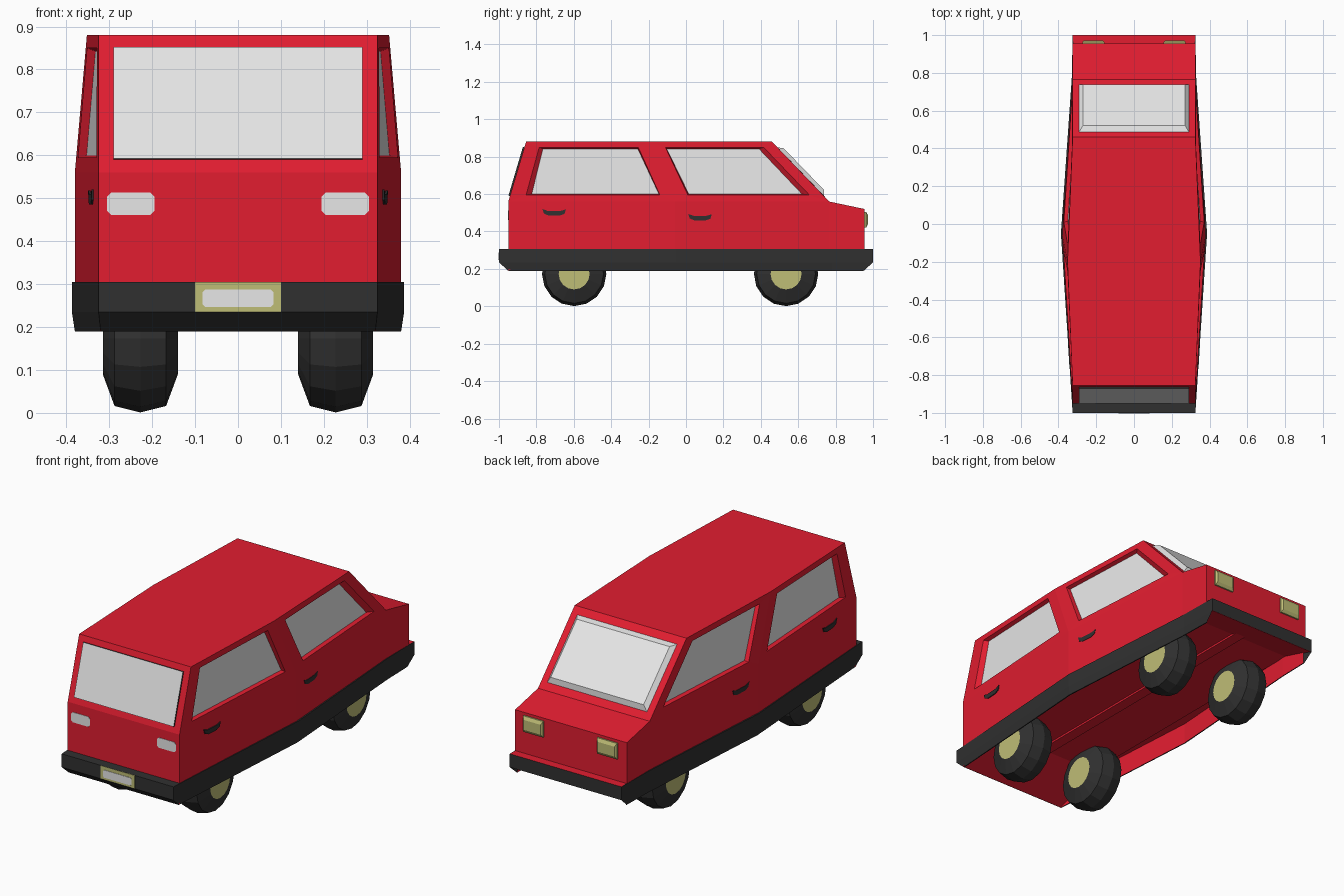
import bpy, bmesh, math

if "Cube" in bpy.data.objects:
    bpy.data.objects.remove(bpy.data.objects["Cube"])


def mat(name, rgb):
    m = bpy.data.materials.new(name)
    m.diffuse_color = (*rgb, 1)
    m.use_nodes = True
    m.node_tree.nodes["Principled BSDF"].inputs["Base Color"].default_value = m.diffuse_color
    return m


RED = mat("red paint", (0.76, 0.0125, 0.03))
GLASS = mat("pale glass", (0.82, 0.82, 0.82))
BLACK = mat("black rubber", (0.03, 0.03, 0.03))
KHAKI = mat("khaki trim", (0.52, 0.51, 0.18))


def finish(name, bm, mats):
    bmesh.ops.remove_doubles(bm, verts=bm.verts, dist=0.0005)
    bmesh.ops.recalc_face_normals(bm, faces=bm.faces)
    me = bpy.data.meshes.new(name)
    bm.to_mesh(me)
    bm.free()
    for m in mats:
        me.materials.append(m)
    ob = bpy.data.objects.new(name, me)
    bpy.context.collection.objects.link(ob)
    return ob


def face(bm, pts, mi=0):
    f = bm.faces.new([bm.verts.new(p) for p in pts])
    f.material_index = mi


def bridge(bm, a, b, mi=0):
    n = len(a)
    for i in range(n):
        j = (i + 1) % n
        face(bm, [a[i], a[j], b[j], b[i]], mi)


def prism(name, a, b, m):
    """Closed solid between two matching outlines."""
    bm = bmesh.new()
    bridge(bm, a, b)
    face(bm, a)
    face(bm, b)
    return finish(name, bm, [m])


def window(bm, outer, opening, pane, wall_mi):
    """Frame, side walls and glass pane of one window."""
    bridge(bm, outer, opening)
    bridge(bm, opening, pane, wall_mi)
    face(bm, pane, 1)


# ---- body dimensions
ROOF, BELT, FLOOR = 0.88, 0.56, 0.30
END, MID, MID_ROOF = 0.325, 0.38, 0.352
KINK, KINK_ROOF = -0.06, -0.2


def lerp(a, b, t):
    return a + (b - a) * t


def half_width(y, z):
    """Half width of the body side at a given place."""
    t = max(0, min(1, (z - BELT) / (ROOF - BELT)))
    k = lerp(KINK, KINK_ROOF, t)
    m = lerp(MID, MID_ROOF, t)
    back, front = lerp(-0.95, -0.855, t), lerp(0.765, 0.46, t)
    u = (y - k) / ((front if y > k else back) - k)
    return lerp(m, END, min(1, u))


def side(s, pts, inset=0):
    return [(s * (half_width(y, z) - inset), y, z) for y, z in pts]


def across(w, top, bottom):
    """Four corners of a panel running across the car."""
    return [(-w, *top), (w, *top), (w, *bottom), (-w, *bottom)]


# ---- body shell with glass
bm = bmesh.new()
for s in (-1, 1):
    # rear and front side windows, recessed
    window(bm,
           side(s, [(-0.95, BELT), (-0.855, ROOF), (KINK_ROOF, ROOF), (KINK, BELT)]),
           side(s, [(-0.855, 0.595), (-0.785, 0.85), (-0.255, 0.85), (-0.14, 0.595)]),
           side(s, [(-0.825, 0.6), (-0.765, 0.842), (-0.258, 0.842), (-0.145, 0.6)], 0.02), 0)
    window(bm,
           side(s, [(KINK, BELT), (KINK_ROOF, ROOF), (0.46, ROOF), (0.765, BELT)]),
           side(s, [(0.01, 0.595), (-0.11, 0.85), (0.415, 0.85), (0.66, 0.595)]),
           side(s, [(0.015, 0.6), (-0.103, 0.842), (0.39, 0.842), (0.62, 0.6)], 0.02), 0)
    # door panels and front wing
    face(bm, side(s, [(-0.95, FLOOR), (-0.95, BELT), (KINK, BELT), (KINK, FLOOR)]))
    face(bm, side(s, [(KINK, FLOOR), (KINK, BELT), (0.765, BELT), (0.765, FLOOR)]))
    face(bm, side(s, [(0.765, FLOOR), (0.765, BELT), (0.955, 0.52), (0.955, FLOOR)]))
# windscreen bulges out, rear window is a thin raised pane
window(bm, across(END, (0.46, ROOF), (0.765, BELT)),
       across(0.29, (0.488, 0.85), (0.738, 0.59)),
       across(0.27, (0.522, 0.845), (0.738, 0.622)), 1)
window(bm, across(END, (-0.855, ROOF), (-0.95, BELT)),
       across(0.29, (-0.864, 0.85), (-0.941, 0.59)),
       across(0.29, (-0.872, 0.852), (-0.949, 0.592)), 2)
face(bm, across(END, (-0.95, BELT), (-0.95, FLOOR)))
face(bm, across(END, (0.765, BELT), (0.955, 0.52)))
face(bm, across(END, (0.955, 0.52), (0.955, FLOOR)))
# roof and floor
for z, ends, k, m in ((ROOF, (-0.855, 0.46), KINK_ROOF, MID_ROOF),
                      (FLOOR, (-0.95, 0.765), KINK, MID)):
    face(bm, [(-END, ends[0], z), (END, ends[0], z), (m, k, z), (-m, k, z)])
    face(bm, [(-m, k, z), (m, k, z), (END, ends[1], z), (-END, ends[1], z)])
face(bm, across(END, (0.765, FLOOR), (0.955, FLOOR)))
finish("body", bm, [RED, GLASS, BLACK])


# ---- underside pan, sloping down to the bumper at both ends, with a low ridge
def pan(x):
    return [(x, -0.95, 0.191), (x, -0.7, 0.295), (x, 0.8, 0.295), (x, 0.997, 0.236),
            (x, 0.997, 0.302), (x, -0.95, 0.302)]


prism("underside", pan(-0.322), pan(0.322), RED)
prism("underside_ridge", *([(x, -0.75, 0.285), (x, 0.85, 0.285), (x, 0.85, 0.3), (x, -0.75, 0.3)]
                           for x in (-0.03, 0.03)), RED)


# ---- bumper skirt all round, red on the inside; ends are closed by the pan
def ring(z, end_y, end_w, mid_w):
    half = [(end_w, -end_y, z), (mid_w, -0.05, z), (end_w + 0.004, 0.78, z), (end_w, end_y, z)]
    return half + [(-x, y, w) for x, y, w in reversed(half)]


bm = bmesh.new()
levels = [ring(0.305, 0.95, 0.32, 0.372), ring(0.305, 1, 0.325, 0.387),
          ring(0.235, 1, 0.325, 0.387), ring(0.19, 0.95, 0.32, 0.38),
          ring(0.19, 0.95, 0.315, 0.374), ring(0.302, 0.95, 0.315, 0.374)]
for i in range(5):
    bridge(bm, levels[i], levels[i + 1], 1 if i == 4 else 0)
bmesh.ops.remove_doubles(bm, verts=bm.verts, dist=0.0005)
bmesh.ops.recalc_face_normals(bm, faces=bm.faces)
drop = []
for f in bm.faces:
    c = f.calc_center_median()
    if c.y > 0.93 and c.z > 0.3:
        f.material_index = 1
    if (c.y > 0.93 and c.z < 0.26 and c.z != 0.27 and abs(f.normal.z) > 0.1) or \
            (abs(c.y) > 0.93 and f.material_index == 1 and c.z < 0.3):
        drop.append(f)
bmesh.ops.delete(bm, geom=drop, context='FACES')
finish("bumper", bm, [BLACK, RED])

# ---- wheels: tyre profile spun round the axle, hubs on both faces
PROFILE = [(-0.0875, 0.083), (-0.06, 0.157), (0, 0.172), (0.06, 0.157), (0.0875, 0.083)]
SEG = 16


def wheel(name, cx, cy):
    bm = bmesh.new()
    rings = [[(cx + x, cy + r * math.sin(2 * math.pi * i / SEG),
               0.173 - r * math.cos(2 * math.pi * i / SEG)) for i in range(SEG)]
             for x, r in PROFILE]
    for a, b in zip(rings, rings[1:]):
        bridge(bm, a, b)
    face(bm, rings[0], 1)
    face(bm, rings[-1], 1)
    finish(name, bm, [BLACK, KHAKI])


for s, sn in ((-1, "left"), (1, "right")):
    wheel(f"{sn}_wheel_a", s * 0.2275, -0.598)
    wheel(f"{sn}_wheel_b", s * 0.2275, 0.535)


# ---- thin plates on the end facing -y
def end_plate(name, cx, cz, w, h, y0, y1, m, corner=0.0):
    a, b, c = w / 2, h / 2, corner
    pts = [(-a + c, -b), (a - c, -b), (a, -b + c), (a, b - c),
           (a - c, b), (-a + c, b), (-a, b - c), (-a, -b + c)]
    if not c:
        pts = pts[0:2] + pts[4:6]
    prism(name, *([(cx + x, y, cz + z) for x, z in pts] for y in (y0, y1)), m)


end_plate("number_plate_frame", 0, 0.27, 0.2, 0.07, -0.998, -1.001, KHAKI)
end_plate("number_plate", 0, 0.267, 0.165, 0.04, -0.999, -1.003, GLASS, 0.006)

for s, sn in ((-1, "left"), (1, "right")):
    end_plate(f"{sn}_tail_light", s * 0.25, 0.487, 0.11, 0.053, -0.948, -0.952, GLASS, 0.01)
    # headlights: boxes with sloping edges on the bonnet end
    bm = bmesh.new()
    boxes = [[(s * 0.215 + i * w, y, 0.463 + k * h) for i, k in ((-1, -1), (1, -1), (1, 1), (-1, 1))]
             for y, w, h in ((0.95, 0.058, 0.042), (0.963, 0.058, 0.042), (0.972, 0.05, 0.026))]
    bridge(bm, boxes[0], boxes[1])
    bridge(bm, boxes[1], boxes[2])
    face(bm, boxes[0])
    face(bm, boxes[2])
    finish(f"{sn}_headlight", bm, [KHAKI])
    # curved door handles, the front ones almost flush
    for label, y0, z0, out in (("rear", -0.705, 0.5, 0.005), ("front", 0.075, 0.474, 0.002)):
        shape = [(-0.063, 0.02), (-0.035, 0.01), (0.035, 0.01), (0.063, 0.018),
                 (0.055, -0.006), (0.03, -0.015), (-0.03, -0.015), (-0.055, -0.004)]
        pts = [(y0 + y, z0 + z) for y, z in shape]
        prism(f"{sn}_{label}_door_handle", side(s, pts, 0.003), side(s, pts, -out), BLACK)
